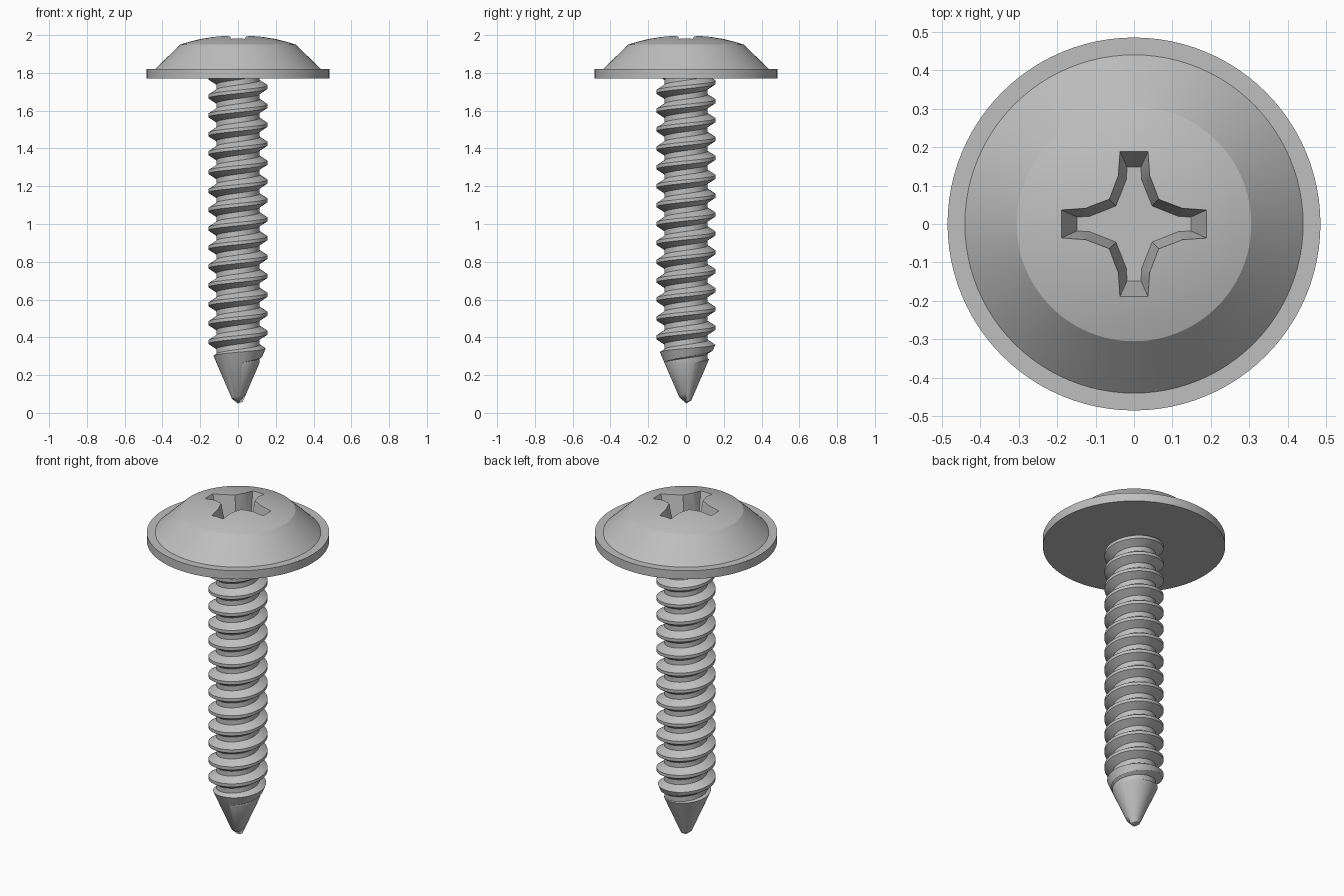
import bpy, bmesh, math

PITCH, ROOT_R, CREST_R = 0.1, 0.115, 0.157
HALF_ROOT, HALF_CREST = 0.036, 0.009
SEGMENTS, TURNS = 64, 18
PHASE = 0.025

cube = bpy.data.objects.get("Cube")
if cube:
    bpy.data.objects.remove(cube, do_unlink=True)

steel = bpy.data.materials.new("grey_steel")
GREY = (0.52, 0.52, 0.52, 1)
steel.diffuse_color = GREY
steel.use_nodes = True
steel.node_tree.nodes["Principled BSDF"].inputs["Base Color"].default_value = GREY


def make_object(name, bm):
    bmesh.ops.recalc_face_normals(bm, faces=bm.faces)
    mesh = bpy.data.meshes.new(name)
    bm.to_mesh(mesh)
    bm.free()
    mesh.materials.append(steel)
    obj = bpy.data.objects.new(name, mesh)
    bpy.context.collection.objects.link(obj)
    return obj


def lathe(name, profile, segments=96):
    """Revolve (radius, height) points whose ends lie on the axis."""
    bm = bmesh.new()
    verts = [bm.verts.new((r, 0, z)) for r, z in profile]
    edges = [bm.edges.new(pair) for pair in zip(verts, verts[1:])]
    bmesh.ops.spin(bm, geom=verts + edges, cent=(0, 0, 0), axis=(0, 0, 1),
                   angle=math.tau, steps=segments)
    bmesh.ops.remove_doubles(bm, verts=bm.verts, dist=0.0001)
    return make_object(name, bm)


def apply_boolean(obj, cutter, operation):
    cutter.hide_render = True
    mod = obj.modifiers.new("cut", 'BOOLEAN')
    mod.operation, mod.solver, mod.object = operation, 'EXACT', cutter
    bpy.context.view_layer.objects.active = obj
    bpy.ops.object.modifier_apply(modifier=mod.name)
    bpy.data.objects.remove(cutter, do_unlink=True)


def smooth(obj, degrees):
    bpy.ops.object.select_all(action='DESELECT')
    obj.select_set(True)
    bpy.context.view_layer.objects.active = obj
    bpy.ops.object.shade_smooth_by_angle(angle=math.radians(degrees))


# Pan head: flange, cone and shallow dome
DOME_R = 0.955
dome = [(0.305 * i / 8, 2 - DOME_R + math.sqrt(DOME_R ** 2 - (0.305 * i / 8) ** 2))
        for i in range(8, -1, -1)]
head = lathe("head", [(0, 1.77), (0.485, 1.77), (0.485, 1.82), (0.44, 1.82)] + dome)

# Tapered cross recess, one arm repeated four times
rim_arm = [(0.125, -0.04), (0.19, -0.037), (0.19, 0.037), (0.125, 0.04), (0.063, 0.063)]
floor_arm = [(0.115, -0.02), (0.148, -0.018), (0.148, 0.018), (0.115, 0.02), (0.047, 0.047)]
FLOOR_Z, RIM_Z = 1.86, 1.985
bm = bmesh.new()
rings = []
for t in (0, 1.3):
    ring = []
    for quarter in range(4):
        c, s = math.cos(quarter * math.pi / 2), math.sin(quarter * math.pi / 2)
        for (fx, fy), (rx, ry) in zip(floor_arm, rim_arm):
            x, y = fx + t * (rx - fx), fy + t * (ry - fy)
            ring.append(bm.verts.new((c * x - s * y, s * x + c * y,
                                      FLOOR_Z + t * (RIM_Z - FLOOR_Z))))
    bm.faces.new(ring)
    rings.append(ring)
low, high = rings
for i in range(len(low)):
    j = (i + 1) % len(low)
    bm.faces.new((low[i], low[j], high[j], high[i]))
apply_boolean(head, make_object("recess_cutter", bm), 'DIFFERENCE')
smooth(head, 25)

# Threaded shank: thread profile carried along a right-hand helix
tooth = [(ROOT_R, -HALF_ROOT), (CREST_R, -HALF_CREST),
         (CREST_R, HALF_CREST), (ROOT_R, HALF_ROOT)]
bm = bmesh.new()
columns = []
for i in range(SEGMENTS):
    a = math.tau * i / SEGMENTS
    columns.append([bm.verts.new((r * math.cos(a), r * math.sin(a),
                                  PHASE + PITCH * (turn + i / SEGMENTS) + dz))
                    for turn in range(1, TURNS + 1) for r, dz in tooth])
for i in range(SEGMENTS):
    here = columns[i]
    # the last column meets the first one a full turn higher
    there = columns[i + 1] if i + 1 < SEGMENTS else columns[0][len(tooth):]
    for k in range(min(len(here), len(there)) - 1):
        bm.faces.new((here[k], there[k], there[k + 1], here[k + 1]))

# Close both ends with fans
bottom, top = bm.verts.new((0, 0, 0.05)), bm.verts.new((0, 0, 1.95))
for edge in [e for e in bm.edges if e.is_boundary]:
    v, w = edge.verts
    bm.faces.new((v, w, bottom if v.co.z < 1 else top))
shank = make_object("threaded_shank", bm)

# Trim the thread to a pointed tip and to the underside of the head
envelope = lathe("tip_envelope", [(0, 0), (0.215, 0.5), (0.215, 1.78), (0, 1.78)])
apply_boolean(shank, envelope, 'INTERSECT')
smooth(shank, 25)
